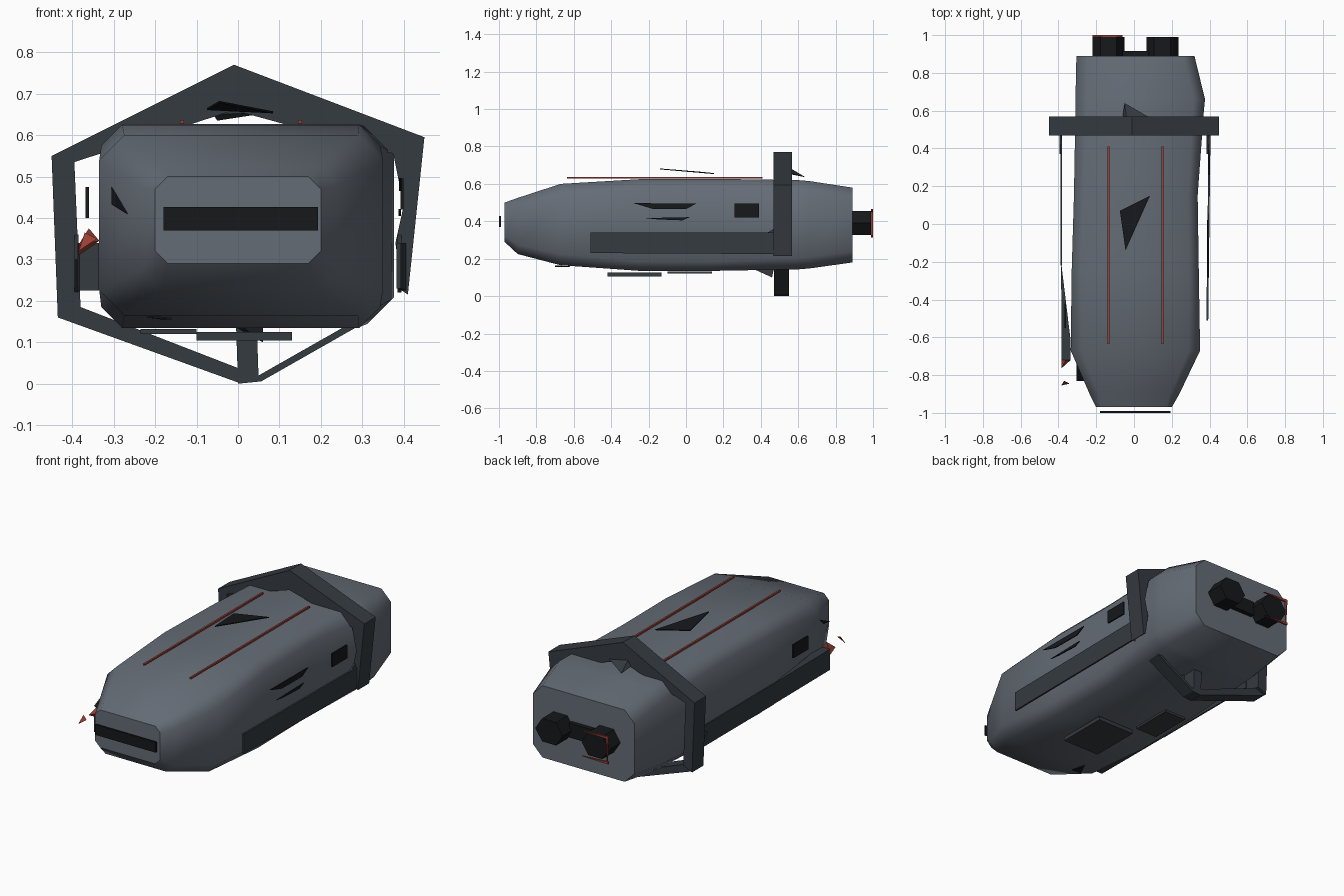
import bpy, bmesh
from mathutils import Vector


def material(name, rgb):
    m = bpy.data.materials.new(name)
    m.diffuse_color = (*rgb, 1)
    return m


HULL = material("hull_grey", (0.13, 0.15, 0.18))
DARK = material("dark_grey", (0.035, 0.043, 0.052))
BLACK = material("black", (0.008, 0.009, 0.011))
RED = material("red", (0.32, 0.05, 0.035))


def finish(name, bm, mat):
    bmesh.ops.recalc_face_normals(bm, faces=bm.faces)
    me = bpy.data.meshes.new(name)
    bm.to_mesh(me)
    bm.free()
    ob = bpy.data.objects.new(name, me)
    bpy.context.collection.objects.link(ob)
    me.materials.append(mat)
    return ob


def prism(name, pts, depth, mat):
    """Polygon pushed along a depth vector."""
    bm = bmesh.new()
    d = Vector(depth)
    a = [bm.verts.new(Vector(p) - d / 2) for p in pts]
    b = [bm.verts.new(Vector(p) + d / 2) for p in pts]
    bm.faces.new(a)
    bm.faces.new(b[::-1])
    for i in range(len(a)):
        j = (i + 1) % len(a)
        bm.faces.new((a[i], a[j], b[j], b[i]))
    return finish(name, bm, mat)


def box(name, x0, x1, y0, y1, z0, z1, mat):
    z = (z0 + z1) / 2
    return prism(name, [(x0, y0, z), (x1, y0, z), (x1, y1, z), (x0, y1, z)],
                 (0, 0, z1 - z0), mat)


def solid(name, pts, mat):
    """Convex chunk around a few points."""
    bm = bmesh.new()
    for p in pts:
        bm.verts.new(p)
    bmesh.ops.convex_hull(bm, input=bm.verts)
    return finish(name, bm, mat)


# Hull: chamfered sections (y, left, right, bottom, top, chamfer)
sections = [
    (-0.97, -0.20, 0.20, 0.29, 0.50, 0.03),
    (-0.90, -0.235, 0.24, 0.225, 0.525, 0.05),
    (-0.67, -0.335, 0.35, 0.165, 0.60, 0.06),
    (-0.25, -0.33, 0.343, 0.135, 0.625, 0.05),
    (0.15, -0.318, 0.337, 0.135, 0.627, 0.05),
    (0.60, -0.31, 0.37, 0.143, 0.62, 0.06),
    (0.66, -0.31, 0.376, 0.148, 0.615, 0.06),
    (0.89, -0.305, 0.32, 0.18, 0.58, 0.06),
]
bm = bmesh.new()
rings = []
for y, l, r, b, t, c in sections:
    prof = [(l + c, b), (r - c, b), (r, b + c), (r, t - c),
            (r - c, t), (l + c, t), (l, t - c), (l, b + c)]
    rings.append([bm.verts.new((x, y, z)) for x, z in prof])
for p, q in zip(rings, rings[1:]):
    for i in range(8):
        j = (i + 1) % 8
        bm.faces.new((p[i], p[j], q[j], q[i]))
bm.faces.new(rings[0])
bm.faces.new(rings[-1][::-1])
hull = finish("hull", bm, HULL)
bpy.context.view_layer.objects.active = hull
hull.select_set(True)
bpy.ops.object.shade_smooth_by_angle(angle=0.8)
hull.select_set(False)

# Collar: broken hexagonal band, one beam per side (outer a, outer b, inner b, inner a)
beams = {
    "collar_roof_left": [(-0.45, 0.55), (-0.01, 0.77), (-0.01, 0.66), (-0.395, 0.535)],
    "collar_roof_right": [(-0.01, 0.77), (0.45, 0.595), (0.375, 0.555), (-0.01, 0.66)],
    "collar_side_right": [(0.45, 0.595), (0.41, 0.215), (0.395, 0.225), (0.38, 0.34),
                          (0.40, 0.43), (0.375, 0.555)],
    "collar_side_left": [(-0.45, 0.55), (-0.395, 0.535), (-0.38, 0.185), (-0.435, 0.16)],
    "collar_floor_left": [(-0.435, 0.16), (-0.38, 0.185), (0.02, 0.03), (0.0, 0.003)],
    "collar_floor_right": [(0.0, 0.003), (0.055, 0.005), (0.31, 0.15), (0.27, 0.145),
                           (0.05, 0.02), (0.0, 0.03)],
    "collar_strut": [(0.0, 0.0), (0.05, 0.005), (0.045, 0.15), (-0.005, 0.15)],
}
for name, pts in beams.items():
    low = "floor" in name or "strut" in name
    prism(name, [(x, 0.51 if low else 0.518, z) for x, z in pts],
          (0, 0.08 if low else 0.1, 0), DARK)

# Torn shards around the collar
solid("collar_shard_top", [(-0.06, 0.565, 0.65), (-0.05, 0.64, 0.635),
                           (0.08, 0.565, 0.655), (-0.04, 0.565, 0.68)], DARK)
solid("collar_shard_bottom", [(0.0, 0.36, 0.145), (0.06, 0.46, 0.10),
                              (-0.03, 0.47, 0.15), (0.06, 0.47, 0.15)], DARK)
for s in (-1, 1):
    prism("collar_shard_side", [(s * 0.39, 0.47, 0.22), (s * 0.39, 0.47, 0.36),
                                (s * 0.39, 0.37, 0.30)], (0.01, 0, 0), DARK)

# Side rails, the left one ending in a wedge
prism("side_rail_right", [(0.388, -0.51, 0.23), (0.388, -0.51, 0.34),
                          (0.40, 0.47, 0.34), (0.40, 0.47, 0.225)], (0.01, 0, 0), DARK)
box("side_rail_left", -0.388, -0.38, -0.22, 0.47, 0.225, 0.34, DARK)
solid("side_rail_left_wedge", [(x, y, z) for z in (0.225, 0.34) for x, y in
      ((-0.386, -0.2), (-0.383, -0.72), (-0.335, -0.72), (-0.335, -0.62))], DARK)

# Windows
box("front_window", -0.18, 0.193, -1.0, -0.99, 0.37, 0.427, BLACK)
box("right_window", 0.392, 0.40, 0.26, 0.39, 0.42, 0.495, BLACK)
box("left_window", -0.368, -0.36, -0.55, -0.42, 0.40, 0.475, BLACK)
prism("nose_window_left", [(-0.30, -0.68, 0.50), (-0.30, -0.83, 0.43),
                           (-0.268, -0.83, 0.41)], (-0.01, 0, 0.005), BLACK)

# Dark shards on the right flank and on the roof
prism("flank_shard_upper", [(0.392, -0.28, 0.497), (0.392, 0.055, 0.495),
                            (0.392, 0.0, 0.465), (0.392, -0.18, 0.467)], (0.006, 0, 0), BLACK)
prism("flank_shard_lower", [(0.39, -0.22, 0.417), (0.39, 0.02, 0.422),
                            (0.39, -0.02, 0.405), (0.39, -0.15, 0.41)], (0.006, 0, 0), BLACK)
prism("roof_shard", [(0.085, 0.15, 0.655), (-0.075, 0.07, 0.663),
                     (-0.045, -0.14, 0.68)], (0, 0, 0.005), BLACK)

# Belly plates
box("belly_plate_front", -0.10, 0.13, -0.42, -0.13, 0.104, 0.125, DARK)
box("belly_plate_rear", -0.235, -0.10, -0.10, 0.14, 0.12, 0.132, DARK)
prism("belly_sliver", [(-0.22, -0.70, 0.162), (-0.16, -0.70, 0.157),
                       (-0.18, -0.62, 0.157)], (0, 0, 0.005), BLACK)

# Roof stripes
for x in (-0.135, 0.15):
    box("roof_stripe", x - 0.005, x + 0.005, -0.635, 0.41, 0.628, 0.637, RED)

# Hexagonal engine nozzles and the block joining them
hexagon = [(-0.085, 0), (-0.043, 0.064), (0.043, 0.064),
           (0.085, 0), (0.043, -0.064), (-0.043, -0.064)]
for x in (-0.135, 0.15):
    prism("engine_nozzle", [(x + u, 0.93, 0.39 + v) for u, v in hexagon], (0, 0.12, 0), BLACK)
box("engine_bridge", -0.06, 0.08, 0.88, 0.915, 0.35, 0.43, BLACK)

# Red bracket round the left nozzle
bracket = [[(-0.06, 0.455), (-0.215, 0.465), (-0.215, 0.45)],
           [(-0.22, 0.465), (-0.208, 0.465), (-0.212, 0.315)],
           [(-0.22, 0.325), (-0.22, 0.312), (-0.06, 0.315)]]
for tri in bracket:
    prism("engine_bracket", [(x, 0.995, z) for x, z in tri], (0, 0.01, 0), RED)

# Loose red splinters beside the nose
solid("nose_splinter_large", [(-0.335, -0.72, 0.345), (-0.385, -0.72, 0.31),
                              (-0.36, -0.72, 0.375), (-0.385, -0.765, 0.335)], RED)
solid("nose_splinter_small", [(-0.34, -0.845, 0.35), (-0.385, -0.855, 0.32),
                              (-0.37, -0.83, 0.365), (-0.375, -0.85, 0.335)], RED)
